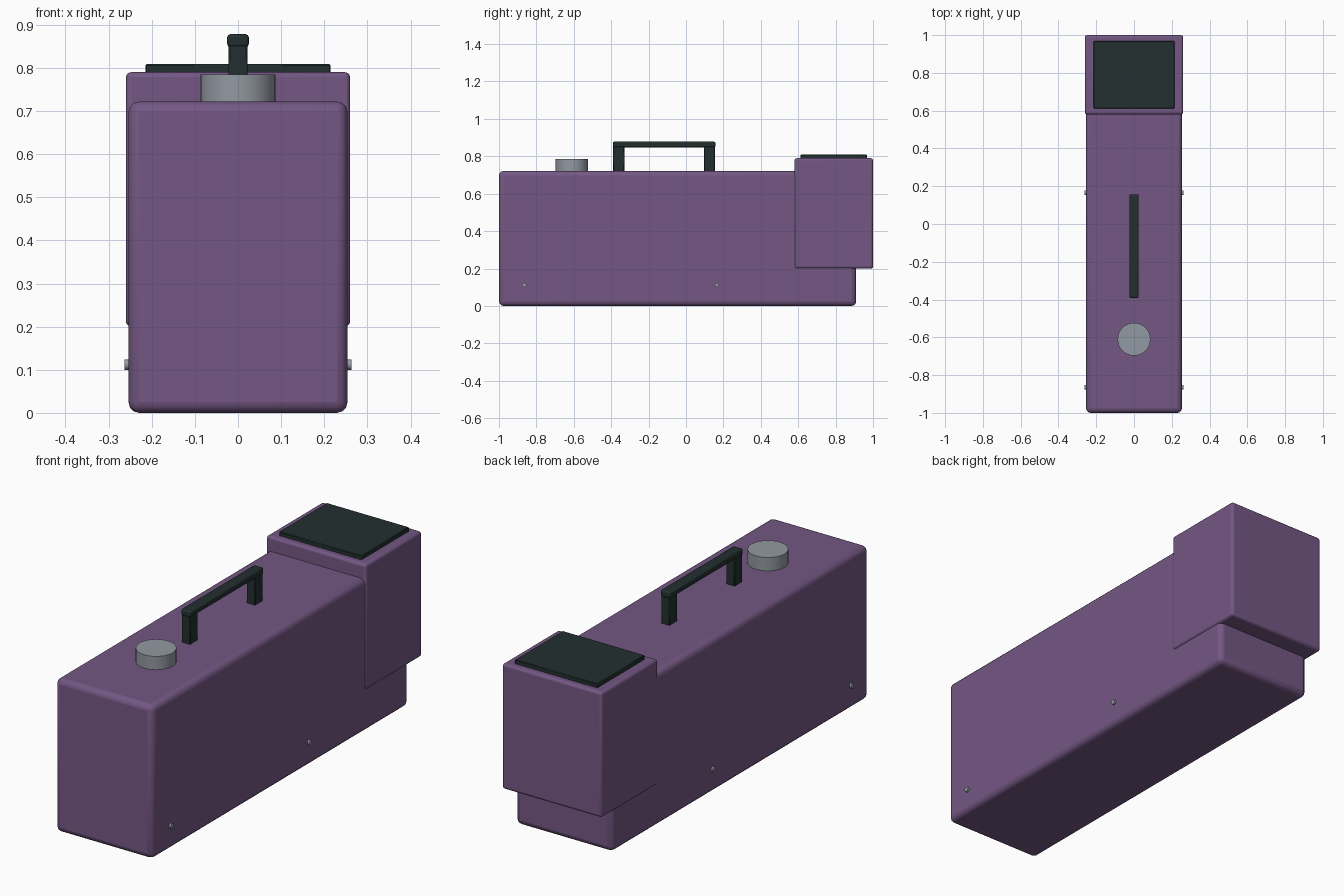
import bpy, math

if "Cube" in bpy.data.objects:
    bpy.data.objects.remove(bpy.data.objects["Cube"])


def material(name, rgb):
    m = bpy.data.materials.new(name)
    m.diffuse_color = (*rgb, 1.0)
    m.use_nodes = True
    m.node_tree.nodes["Principled BSDF"].inputs["Base Color"].default_value = m.diffuse_color
    return m


PURPLE = material("purple paint", (0.175, 0.096, 0.23))
DARK = material("dark rubber", (0.017, 0.028, 0.028))
GREY = material("grey metal", (0.29, 0.32, 0.36))


def finish(ob, name, mat, bevel=0.0, segments=3):
    ob.name = name
    ob.data.materials.append(mat)
    if bevel:
        b = ob.modifiers.new("rounded edges", 'BEVEL')
        b.width, b.segments = bevel, segments
        b.limit_method = 'ANGLE'
    bpy.ops.object.shade_smooth_by_angle(angle=math.radians(35))
    return ob


def box(name, x, y, z, mat, bevel=0.0, segments=3):
    """Box from (min, max) ranges."""
    bpy.ops.mesh.primitive_cube_add(size=1, location=[(a + b) / 2 for a, b in (x, y, z)])
    ob = bpy.context.object
    ob.scale = [b - a for a, b in (x, y, z)]
    bpy.ops.object.transform_apply(location=False, rotation=False, scale=True)
    return finish(ob, name, mat, bevel, segments)


def cylinder(name, loc, r, depth, mat, rot=(0, 0, 0), sides=32):
    bpy.ops.mesh.primitive_cylinder_add(vertices=sides, radius=r, depth=depth,
                                        location=loc, rotation=rot)
    return finish(bpy.context.object, name, mat)


# Main case and the raised housing wrapped around its back end
box("main_case", (-0.254, 0.254), (-1.0, 0.91), (0.0, 0.722), PURPLE, 0.025)
box("rear_housing", (-0.26, 0.26), (0.58, 1.0), (0.2, 0.79), PURPLE, 0.012)

# Dark pad on the housing
box("top_pad", (-0.215, 0.215), (0.612, 0.968), (0.78, 0.809), DARK, 0.003, 1)

# Round cap near the front
cylinder("filler_cap", (0, -0.61, 0.7525), 0.087, 0.065, GREY)

# Carry handle: two posts and a grip bar
for name, y in (("front_handle_post", -0.39), ("rear_handle_post", 0.095)):
    box(name, (-0.022, 0.022), (y + 0.001, y + 0.06), (0.71, 0.86), DARK, 0.003, 1)
box("handle_grip", (-0.025, 0.025), (-0.391, 0.157), (0.848, 0.878), DARK, 0.007, 2)

# Small studs low on both sides
for side, s in (("left", -1), ("right", 1)):
    for end, y in (("front", -0.865), ("rear", 0.165)):
        cylinder(f"{side}_{end}_stud", (s * 0.253, y, 0.112), 0.012, 0.02, GREY,
                 (0, math.pi / 2, 0), 16)
